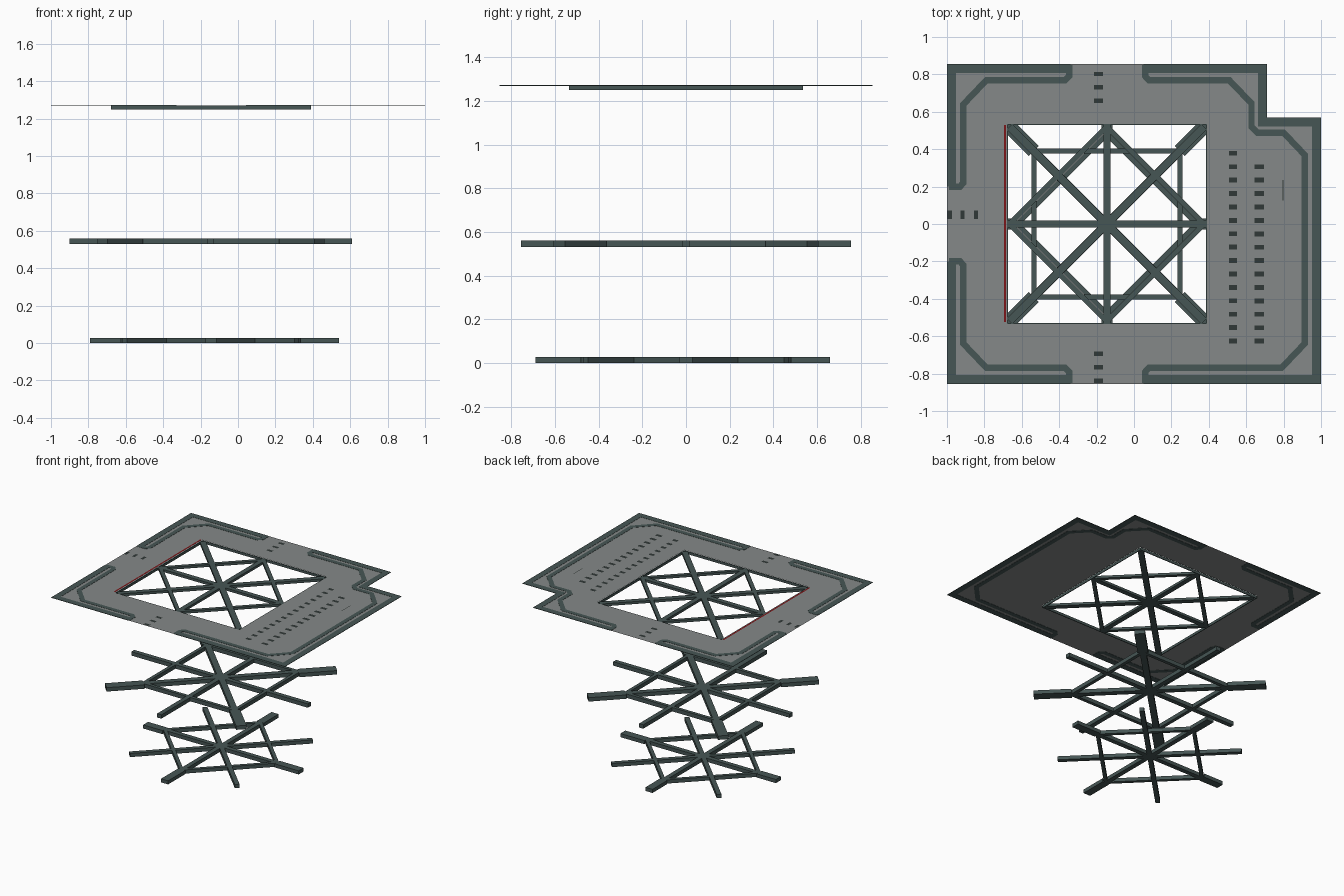
import bpy, bmesh, math
from mathutils import Vector

if "Cube" in bpy.data.objects:
    bpy.data.objects.remove(bpy.data.objects["Cube"])

CX = -0.145          # x of the opening and the three strut stars
PLATE_Z = 1.271


def material(name, rgb):
    m = bpy.data.materials.new(name)
    m.diffuse_color = (*rgb, 1)
    m.use_nodes = True
    m.node_tree.nodes["Principled BSDF"].inputs["Base Color"].default_value = m.diffuse_color
    return m


SLATE = material("dark_slate", (0.061, 0.092, 0.089))
GREY = material("plate_grey", (0.235, 0.250, 0.247))
VENT = material("vent_dark", (0.030, 0.040, 0.038))
RED = material("dark_red", (0.20, 0.008, 0.010))


def make(name, quads, z0, z1, mat):
    """Flat quads at z0, extruded to z1 (left flat when equal)."""
    bm = bmesh.new()
    for q in quads:
        bm.faces.new([bm.verts.new((p[0], p[1], z0)) for p in q])
    bmesh.ops.recalc_face_normals(bm, faces=bm.faces)
    if z1 > z0:
        ext = bmesh.ops.extrude_face_region(bm, geom=bm.faces[:], use_keep_orig=True)
        top = [g for g in ext["geom"] if isinstance(g, bmesh.types.BMVert)]
        bmesh.ops.translate(bm, verts=top, vec=(0, 0, z1 - z0))
        bmesh.ops.recalc_face_normals(bm, faces=bm.faces)
    else:
        for f in bm.faces:
            f.normal_update()
            if f.normal.z < 0:
                f.normal_flip()
    me = bpy.data.meshes.new(name)
    bm.to_mesh(me)
    bm.free()
    me.materials.append(mat)
    ob = bpy.data.objects.new(name, me)
    bpy.context.collection.objects.link(ob)
    return ob


def rect(x0, y0, x1, y1):
    return [(x0, y0), (x1, y0), (x1, y1), (x0, y1)]


def box_at(x, y, w, h):
    return rect(x - w / 2, y - h / 2, x + w / 2, y + h / 2)


def bar(a, b, w):
    """Rectangle of width w along a-b, measured from the star centre."""
    a, b = Vector(a), Vector(b)
    d = (b - a).normalized()
    n = Vector((-d.y, d.x)) * w / 2
    c = Vector((CX, 0))
    return [c + a + n, c + a - n, c + b - n, c + b + n]


def band(pts, w):
    """Mitred stripe of width w centred on a polyline, one quad per segment."""
    pts = [Vector(p) for p in pts]
    dirs = [(b - a).normalized() for a, b in zip(pts, pts[1:])]
    sides = []
    for i, p in enumerate(pts):
        d0, d1 = dirs[max(i - 1, 0)], dirs[min(i, len(dirs) - 1)]
        n0, n1 = Vector((-d0.y, d0.x)), Vector((-d1.y, d1.x))
        m = (n0 + n1).normalized()
        m *= w / 2 / max(m.dot(n0), 0.3)
        sides.append((p + m, p - m))
    return [[s[0], s[1], t[1], t[0]] for s, t in zip(sides, sides[1:])]


def ring(r, first_angle, w):
    """Four bars joining points at radius r."""
    p = [(r * math.cos(first_angle + k * math.pi / 2),
          r * math.sin(first_angle + k * math.pi / 2)) for k in range(4)]
    return [bar(p[k], p[(k + 1) % 4], w) for k in range(4)]


# Roof plate with square opening and notched back right corner
make("roof_plate", [
    rect(-1, -0.855, -0.68, 0.855), rect(-0.68, 0.535, 0.39, 0.855),
    rect(-0.68, -0.855, 0.39, -0.535), rect(0.39, -0.855, 1, 0.57),
    rect(0.39, 0.57, 0.71, 0.855)], PLATE_Z, PLATE_Z, GREY)

# Walls of the opening
t = 0.006
make("opening_rim", [
    rect(-0.68, -0.535, -0.68 + t, 0.535), rect(0.39 - t, -0.535, 0.39, 0.535),
    rect(-0.68, -0.535, 0.39, -0.535 + t), rect(-0.68, 0.535 - t, 0.39, 0.535)],
    1.25, 1.270, SLATE)

# Top star: cross, diagonals and diamond inside the opening
R = 0.53
make("top_struts", [
    bar((-R, 0), (R, 0), 0.038), bar((0, -R), (0, R), 0.038),
    bar((-R + .01, -R + .01), (R - .01, R - .01), 0.042),
    bar((-R + .01, R - .01), (R - .01, -R + .01), 0.042)]
    + ring(0.52, 0, 0.028), 1.25, 1.269, SLATE)

# Middle star: cross, square and diagonals with wide outer ends
mid = [bar((-0.755, 0), (0.755, 0), 0.036), bar((0, -0.755), (0, 0.755), 0.036)]
for sx in (-1, 1):
    for sy in (-1, 1):
        mid += [bar((0, 0), (sx * 0.39, sy * 0.39), 0.045),
                bar((sx * 0.39, sy * 0.39), (sx * 0.58, sy * 0.58), 0.075)]
mid += ring(0.39 * math.sqrt(2), math.pi / 4, 0.026)
make("middle_struts", mid, 0.53, 0.56, SLATE)

# Bottom star: diagonals, diamond and cross with wide outer ends
low = [bar((-0.46, -0.46), (0.46, 0.46), 0.034), bar((-0.46, 0.46), (0.46, -0.46), 0.034)]
for dx, dy, end in ((-1, 0, 0.645), (1, 0, 0.685), (0, -1, 0.69), (0, 1, 0.66)):
    low += [bar((0, 0), (dx * 0.48, dy * 0.48), 0.036),
            bar((dx * 0.48, dy * 0.48), (dx * end, dy * end), 0.06)]
low += ring(0.48, 0, 0.026)
make("bottom_struts", low, 0, 0.028, SLATE)

# Edge bands: outer stripe and chamfered inner stripe, left corners mirrored
bands = []
for s in (-1, 1):
    bands += band([(-0.976, s * 0.2), (-0.976, s * 0.831), (-0.34, s * 0.831)], 0.048)
    bands += band([(-0.99, s * 0.2), (-0.93, s * 0.2), (-0.912, s * 0.22),
                   (-0.912, s * 0.64), (-0.79, s * 0.768), (-0.37, s * 0.768),
                   (-0.347, s * 0.79), (-0.347, s * 0.85)], 0.034)
# Right side bands follow the notch
bands += band([(0.05, 0.831), (0.686, 0.831), (0.686, 0.546),
               (0.976, 0.546), (0.976, -0.831), (0.05, -0.831)], 0.048)
bands += band([(0.06, 0.85), (0.06, 0.79), (0.08, 0.768), (0.51, 0.768),
               (0.628, 0.645), (0.628, 0.52), (0.66, 0.488), (0.80, 0.488),
               (0.912, 0.37), (0.912, -0.64), (0.79, -0.768), (0.08, -0.768),
               (0.06, -0.79), (0.06, -0.85)], 0.034)
make("edge_bands", bands, PLATE_Z - 0.0015, PLATE_Z + 0.0015, SLATE)

# Vent slots: two columns on the right, short rows at the other edges
slots = [box_at(0.53, 0.378 - i * 0.0717, 0.042, 0.026) for i in range(15)]
slots += [box_at(0.67, 0.306 - i * 0.0717, 0.050, 0.026) for i in range(14)]
slots += [box_at(-0.19, y, 0.046, 0.024)
          for y in (0.802, 0.73, 0.659, -0.695, -0.767, -0.838)]
slots += [box_at(x, 0.05, 0.022, 0.046) for x in (-0.985, -0.916, -0.844)]
slots.append(box_at(0.797, 0.18, 0.005, 0.11))
make("vent_slots", slots, PLATE_Z + 0.0018, PLATE_Z + 0.0018, VENT)

# Red trim beside the opening
make("red_trim", [rect(-0.696, -0.525, -0.684, 0.53)],
     PLATE_Z + 0.0015, PLATE_Z + 0.0015, RED)
